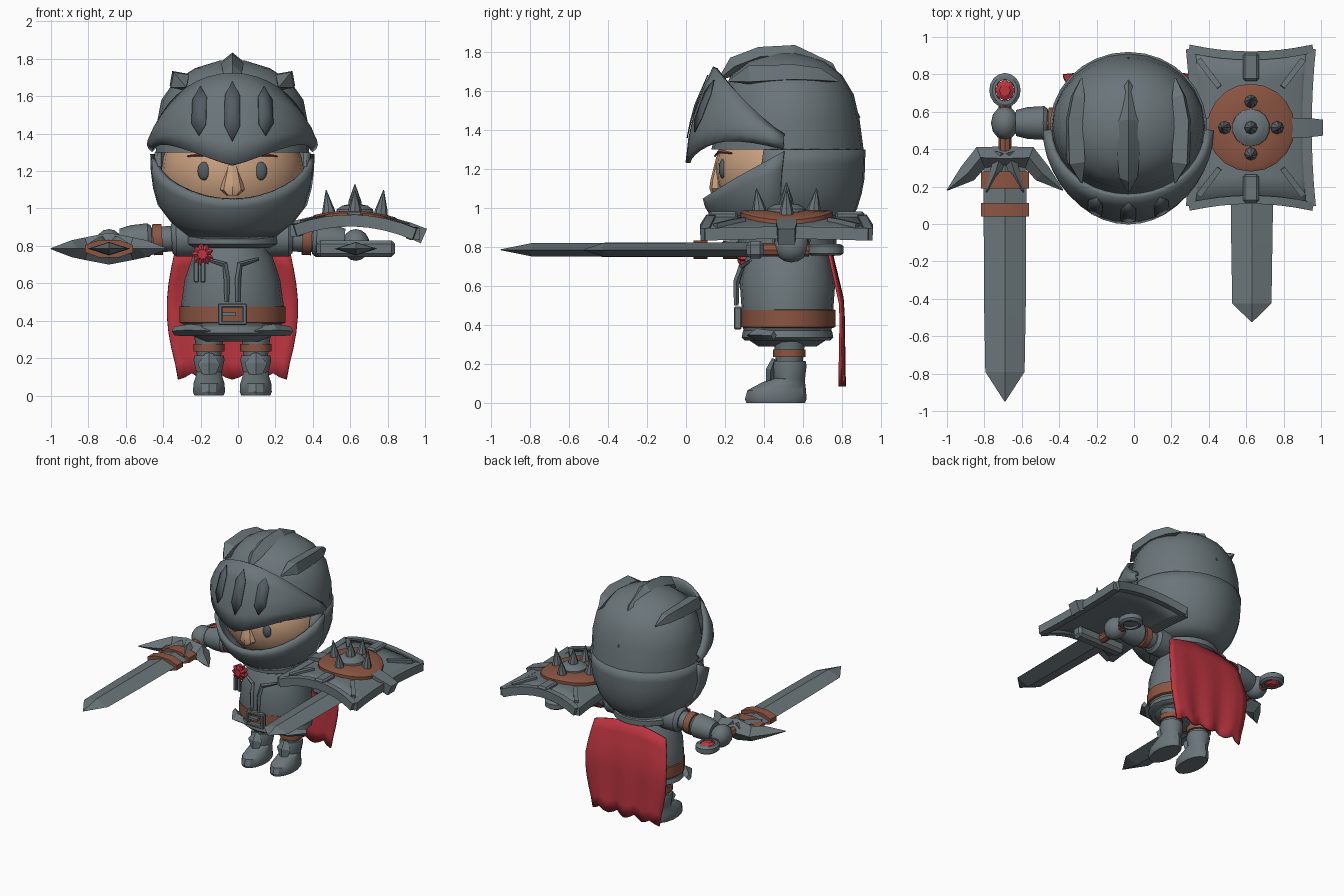
import bpy, bmesh, math
from math import sin, cos, pi, radians
from mathutils import Vector

if "Cube" in bpy.data.objects:
    bpy.data.objects.remove(bpy.data.objects["Cube"])

def material(name, rgb):
    m = bpy.data.materials.new(name)
    m.diffuse_color = (*rgb, 1)
    m.use_nodes = True
    m.node_tree.nodes["Principled BSDF"].inputs["Base Color"].default_value = m.diffuse_color
    return m

STEEL = material("steel", (0.145, 0.178, 0.192))
DARK = material("dark_steel", (0.09, 0.11, 0.125))
LEATHER = material("leather", (0.26, 0.092, 0.055))
SKIN = material("skin", (0.60, 0.36, 0.22))
RED = material("red_cloth", (0.50, 0.035, 0.05))
CX, CY = -0.03, 0.52          # body axis
ARM_Y, GRIP_Z = 0.54, 0.785

# ---------- helpers ----------
def finish(name, bm, mat, thick=0, angle=32):
    bmesh.ops.recalc_face_normals(bm, faces=bm.faces)
    me = bpy.data.meshes.new(name)
    bm.to_mesh(me)
    bm.free()
    me.materials.append(mat)
    for p in me.polygons:
        p.use_smooth = True
    me.set_sharp_from_angle(angle=radians(angle))
    ob = bpy.data.objects.new(name, me)
    bpy.context.collection.objects.link(ob)
    if thick:
        mod = ob.modifiers.new("thickness", 'SOLIDIFY')
        mod.thickness, mod.offset = thick, 0
    return ob

def skin_rings(name, rings, mat, closed=True, caps=True, thick=0, angle=32):
    bm = bmesh.new()
    rows = [[bm.verts.new(p) for p in r] for r in rings]
    n = len(rows[0])
    for a, b in zip(rows, rows[1:]):
        for i in range(n if closed else n - 1):
            j = (i + 1) % n
            bm.faces.new((a[i], a[j], b[j], b[i]))
    if closed and caps:
        bm.faces.new(rows[0])
        bm.faces.new(rows[-1])
    return finish(name, bm, mat, thick, angle)

def loft(name, secs, mat, n=16, angle=32):
    """secs: (z, centre x, half width, centre y, half depth)"""
    return skin_rings(name, [[(cx + w * sin(2*pi*i/n), cy - d * cos(2*pi*i/n), z)
                              for i in range(n)] for z, cx, w, cy, d in secs], mat, angle=angle)

def sheet(name, f, nu, nv, mat, thick, angle=32):
    return skin_rings(name, [[f(i / nu, j / nv) for i in range(nu + 1)] for j in range(nv + 1)],
                      mat, closed=False, thick=thick, angle=angle)

def tube(name, pts, radii, mat, n=4, up=(0, 0, 1), turn=0, angle=32):
    pts, rings = [Vector(p) for p in pts], []
    for k, p in enumerate(pts):
        t = (pts[min(k + 1, len(pts) - 1)] - pts[max(k - 1, 0)]).normalized()
        s = t.cross(Vector(up)).normalized()
        u = s.cross(t)
        rs, ru = radii[k] if isinstance(radii[k], tuple) else (radii[k], radii[k])
        rings.append([p + s * rs * cos(2*pi*i/n + turn) + u * ru * sin(2*pi*i/n + turn)
                      for i in range(n)])
    return skin_rings(name, rings, mat, angle=angle)

def box(name, c, size, mat, bevel=0.0):
    bm = bmesh.new()
    bmesh.ops.create_cube(bm, size=1)
    for v in bm.verts:
        v.co = Vector([c[i] + v.co[i] * size[i] for i in range(3)])
    if bevel:
        bmesh.ops.bevel(bm, geom=bm.edges[:], offset=bevel, segments=1, affect='EDGES')
    return finish(name, bm, mat)

def ball(name, c, r, mat, n=16):
    bm = bmesh.new()
    bmesh.ops.create_uvsphere(bm, u_segments=n, v_segments=n // 2 + 2, radius=1)
    for v in bm.verts:
        v.co = Vector([c[i] + v.co[i] * r[i] for i in range(3)])
    return finish(name, bm, mat, angle=50)

# ---------- helmet ----------
HEAD = [(.85, .20, .28, .74), (.92, .29, .18, .82), (1.02, .37, .12, .88), (1.15, .405, .10, .905),
        (1.3, .41, .13, .91), (1.45, .405, .17, .89), (1.58, .38, .19, .86), (1.68, .31, .23, .80),
        (1.75, .20, .32, .71), (1.79, .07, .45, .58)]   # z, half width, front y, back y

def head_point(th, z, out=0.0):
    k = 0
    while k < len(HEAD) - 2 and HEAD[k + 1][0] < z:
        k += 1
    a, b = HEAD[k], HEAD[k + 1]
    t = (z - a[0]) / (b[0] - a[0])
    w, f, r = [a[i] + (b[i] - a[i]) * t for i in (1, 2, 3)]
    return Vector((CX + (w + out) * sin(th), (f + r) / 2 - ((r - f) / 2 + out) * cos(th), z))

skin_rings("helmet_crown", [[head_point(2*pi*i/24, h[0]) for i in range(24)] for h in HEAD[4:]], STEEL, angle=40)
sheet("helmet_back", lambda u, v: head_point(radians(72 + 216 * u), .85 + .45 * v), 18, 6, STEEL, .02, 40)

def chin(u, v):
    th = radians(-88 + 176 * u)
    return head_point(th, .85 + (.20 + .25 * (1 - cos(th))) * v, .015)
sheet("chin_guard", chin, 16, 5, STEEL, .03, 40)

def visor_point(th, v, out=0.0):
    c = max(cos(th), 0)
    low = Vector((CX + .42 * sin(th), .50 - .49 * c, 1.31 + .05 * sin(2 * abs(th)) - .08 * c ** 3))
    top = Vector((CX + .41 * sin(th), .50 - .35 * c, 1.37 + .35 * c ** 1.2))
    p = low.lerp(top, v)
    bulge = .03 * sin(pi * v) + out
    return p + Vector((sin(th) * bulge, -c * bulge, 0))
sheet("visor", lambda u, v: visor_point(radians(-90 + 180 * u), v), 20, 4, STEEL, .025, 40)

for th0 in (-.40, 0, .40):        # eye slots in the visor
    bm = bmesh.new()
    outline = [(0, .26), (.09, .42), (.09, .76), (0, .92), (-.09, .76), (-.09, .42)]
    vs = [bm.verts.new(visor_point(th0 + a, v, .019)) for a, v in outline]
    mid = bm.verts.new(visor_point(th0, .6, .021))
    for i in range(6):
        bm.faces.new((vs[i], vs[(i + 1) % 6], mid))
    finish("visor_slot", bm, DARK, .006)

# crests on top of the helmet
tube("middle_crest", [(CX, .17, 1.66), (CX, .25, 1.725), (CX, .38, 1.775), (CX, .55, 1.785), (CX, .72, 1.71), (CX, .89, 1.46)],
     [.005, (.05, .05), (.06, .05), (.06, .05), (.05, .045), .005], STEEL, angle=20)
for s in (-1, 1):
    tube("side_crest", [(CX + s * x, y, z) for x, y, z in
                        [(.25, .22, 1.65), (.28, .33, 1.68), (.29, .55, 1.69), (.27, .68, 1.68), (.25, .78, 1.65)]],
         [.005, .06, .055, .045, .005], STEEL, up=(s * .7, 0, 1), angle=20)

# ---------- face ----------
ball("face", (CX, .50, 1.2), (.38, .35, .33), SKIN, 24)
loft("nose", [(1.07, CX, .03, .165, .035), (1.10, CX, .065, .165, .045), (1.14, CX, .055, .165, .04),
              (1.26, CX, .022, .175, .02)], SKIN, 8)
for s in (-1, 1):
    ball("eye", (CX + s * .15, .19, 1.2), (.036, .022, .05), DARK, 12)
    tube("brow", [(CX + s * .06, .148, 1.265), (CX + s * .15, .172, 1.29), (CX + s * .24, .235, 1.28)],
         [.006, .011, .004], LEATHER)

# ---------- torso ----------
loft("torso", [(.29, CX, .16, CY, .15), (.33, CX, .23, CY, .21), (.39, CX, .27, CY, .23), (.48, CX, .275, CY, .235),
               (.62, CX, .255, CY, .245), (.74, CX, .215, CY, .215), (.84, CX, .15, CY, .17)], STEEL, 20)
loft("belt", [(.385, CX, .27, CY + .005, .23), (.39, CX, .283, CY + .005, .24),
              (.475, CX, .283, CY + .005, .24), (.48, CX, .27, CY + .005, .23)], LEATHER, 20)
loft("skirt_rim", [(.32, CX, .25, CY, .22), (.335, CX, .275, CY, .235), (.37, CX, .265, CY, .228)], STEEL, 20)
loft("collar", [(.79, CX, .21, CY, .21), (.81, CX, .25, CY, .25), (.85, CX, .25, CY, .25), (.88, CX, .2, CY, .2)], STEEL, 20)
for s in (-1, 1):
    tube("hip_plate", [(CX + s * .10, .34, .345), (CX + s * .22, .36, .35), (CX + s * .31, .45, .345)],
         [(.03, .02), (.05, .032), (.02, .025)], STEEL)
    tube("chest_trim", [(CX + s * .03, .258, .50), (CX + s * .03, .258, .62), (CX + s * .04, .285, .70), (CX + s * .14, .33, .73)],
         [.012, .016, .016, .008], STEEL, up=(0, 1, 0))
    box("buckle_side", (CX + s * .065, .265, .435), (.025, .04, .115), STEEL, .006)
    box("buckle_bar", (CX, .265, .435 + s * .047), (.15, .04, .022), STEEL, .006)
    box("badge_ribbon", (-.205 + s * .018, .285, .66), (.028, .02, .11), STEEL, .005)
box("buckle_pin", (CX - .02, .265, .435), (.08, .03, .018), STEEL)
# rosette badge
def star(y, k):
    return [(-.19 + k * (.062 if i % 2 else .045) * cos(pi * i / 9), y, .755 + k * (.062 if i % 2 else .045) * sin(pi * i / 9))
            for i in range(18)]
skin_rings("badge", [star(.32, .9), star(.28, 1), star(.265, .5)], RED, angle=15)

# ---------- cape ----------
def cape(u, v):
    a = 2 * u - 1
    half = .31 + .05 * sin(pi * min(v * 1.05, 1)) - .02 * v
    hem = .085 + (.035 if round(u * 16) % 4 == 2 else .012 if round(u * 16) % 2 else 0)
    return (CX + a * half, .735 + .065 * min(1, v * 2.5) + .012 * cos(3 * pi * a) * v, .81 - (.05 * a * a) * (1 - v) - (.81 - hem) * v)
sheet("cape", cape, 16, 8, RED, .015)

# ---------- legs ----------
for s in (-1, 1):
    x = CX + s * .125
    loft("leg", [(.18, x, .06, .53, .065), (.36, x, .085, .53, .085)], STEEL, 12)
    loft("leg_strap", [(.235, x, .083, .53, .083), (.275, x, .083, .53, .083)], LEATHER, 12)
    loft("boot", [(0, x, .08, .46, .15), (.02, x, .088, .46, .158), (.065, x, .085, .465, .15), (.105, x, .072, .50, .11),
                  (.125, x, .07, .53, .08), (.19, x, .085, .53, .088), (.215, x, .08, .53, .083)], STEEL, 14)
    tube("shin_plate", [(x, .43, .10), (x, .435, .17), (x, .455, .225)], [(.03, .02), (.06, .025), (.02, .015)],
         STEEL, up=(0, 1, 0))

# ---------- arms, gauntlets and blades (mirrored) ----------
for s, tip in ((-1, -.95), (1, -.525)):
    X = lambda d: CX + s * d
    hx = X(.66)
    along = lambda *ds: [(X(d), ARM_Y, .84 - .06 * max(0, d - .3)) for d in ds]
    tube("upper_arm", along(.10, .16, .30, .325), [.09, .10, .10, .08], STEEL, 14)
    tube("arm", along(.30, .46), [.07, .065], STEEL, 12)
    tube("arm_strap", along(.375, .425), [.083, .083], LEATHER, 12)
    tube("gauntlet_cuff", along(.43, .45, .54, .60), [.075, .09, .085, .07], STEEL, 12)
    ball("fist", (hx, ARM_Y, .805), (.075, .09, .085), STEEL, 12)
    # blade, grip and pommel
    Y = lambda ys: [(hx, y, GRIP_Z) for y in ys]
    tube("blade", Y((.36, -.40 if s < 0 else .02, tip + .16 if s < 0 else tip + .1, tip)),
         [(.115, .036), (.112, .036), (.105, .034), (.002, .002)], STEEL, angle=5)
    tube("grip", Y((.38, .63)), [.035, .035], LEATHER, 8)
    n = 16
    skin_rings("pommel_ring", [[(hx + r * sin(2*pi*i/n), .715 + 1.1 * r * cos(2*pi*i/n), GRIP_Z + h) for i in range(n)]
                               for r, h in ((.068, -.03), (.084, -.018), (.084, .018), (.068, .03), (.052, .03), (.05, .012),
                                            (.05, -.012), (.052, -.03), (.068, -.03))], STEEL, caps=False)
    if s < 0:
        loft("pommel_gem", [(GRIP_Z - .04, hx, .03, .715, .03), (GRIP_Z - .025, hx, .052, .715, .055),
                            (GRIP_Z + .025, hx, .052, .715, .055), (GRIP_Z + .04, hx, .03, .715, .03)], RED, 8, 15)
        for y, h in ((.075, .036), (.235, .045)):
            tube("blade_wrap", Y((y - h, y + h)), [(.14, .05)] * 2, LEATHER, 8, turn=pi / 8)
        for k in (-1, 1):
            tube("winged_guard", [(hx, .35, GRIP_Z), (hx + k * .13, .355, GRIP_Z), (hx + k * .20, .27, GRIP_Z), (hx + k * .31, .18, GRIP_Z)],
                 [(.065, .085), (.06, .06), (.05, .045), .003], STEEL, angle=15)
            tube("guard_claw", [(hx + k * .02, .38, GRIP_Z + .03), (hx + k * .05, .28, GRIP_Z + .035), (hx + k * .10, .17, GRIP_Z + .03)],
                 [.035, .03, .004], STEEL, angle=15)
    else:
        loft("pommel_disc", [(GRIP_Z - .015, hx, .06, .715, .06), (GRIP_Z + .015, hx, .06, .715, .06)], STEEL, 12)
        box("straight_guard", (hx, .355, GRIP_Z), (.42, .09, .09), STEEL, .02)

# ---------- shield ----------
SX, SY = .625, .515
def shield_point(a, b, lift=0.0):      # a, b in -1..1
    dx = a * (.30 + .022 * b * b)
    return Vector((SX + dx, SY + b * (.385 + .035 * a * a), .935 - .6 * dx * dx - .03 * dx + lift))
sheet("shield_plate", lambda u, v: shield_point(2*u - 1, 2*v - 1, -.005), 12, 6, STEEL, .05)
steps = [-1 + i / 4 for i in range(9)]
for s in (-1, 1):
    tube("shield_rim_end", [shield_point(a, s) for a in steps], [(.032, .045)] * 9, STEEL, turn=pi / 4)
    tube("shield_rim_side", [shield_point(s, b) for b in steps], [(.036, .045)] * 9, STEEL, turn=pi / 4)
    box("shield_clasp", (SX, SY + s * .325, .945), (.085, .15, .07), STEEL, .012)
    tube("shield_clasp_side", [shield_point(s * a, 0, .01) for a in (.7, .95, 1.23)],
         [(.075, .05), (.075, .055), (.06, .06)], STEEL, turn=pi / 4)
    for k in (-1, 1):
        tube("shield_brace", [shield_point(s * a, k * a, .025) for a in (.55, .7, .88)], [.02, .022, .022], STEEL, turn=pi / 4)

def disc_ring(r, lift, n=20):
    out = []
    for i in range(n):
        dx, dy = r * cos(2*pi*i/n), r * sin(2*pi*i/n)
        out.append((SX + dx, SY + dy, .935 - .6 * dx * dx - .03 * dx + lift))
    return out
skin_rings("shield_leather", [disc_ring(r, h) for r, h in ((.235, 0), (.235, .042), (.215, .052), (.12, .052), (.01, .052))], LEATHER)
loft("shield_boss", [(.95, SX, .105, SY, .105), (.995, SX, .10, SY, .10), (1.015, SX, .07, SY, .07), (1.02, SX, .045, SY, .045)], STEEL, 14)
# spikes on the boss and around it
for dx, dy, z0, z1 in ((0, 0, 1.01, 1.13), (.14, 0, .96, 1.10), (-.14, 0, .96, 1.10), (0, .14, .97, 1.10), (0, -.14, .97, 1.10)):
    x, y = SX + dx, SY + dy
    loft("spike", [(z0, x, .036, y, .036), (z0 + .03, x, .034, y, .034), (z1, x + dx * .1, .002, y + dy * .1, .002)], STEEL, 8)
